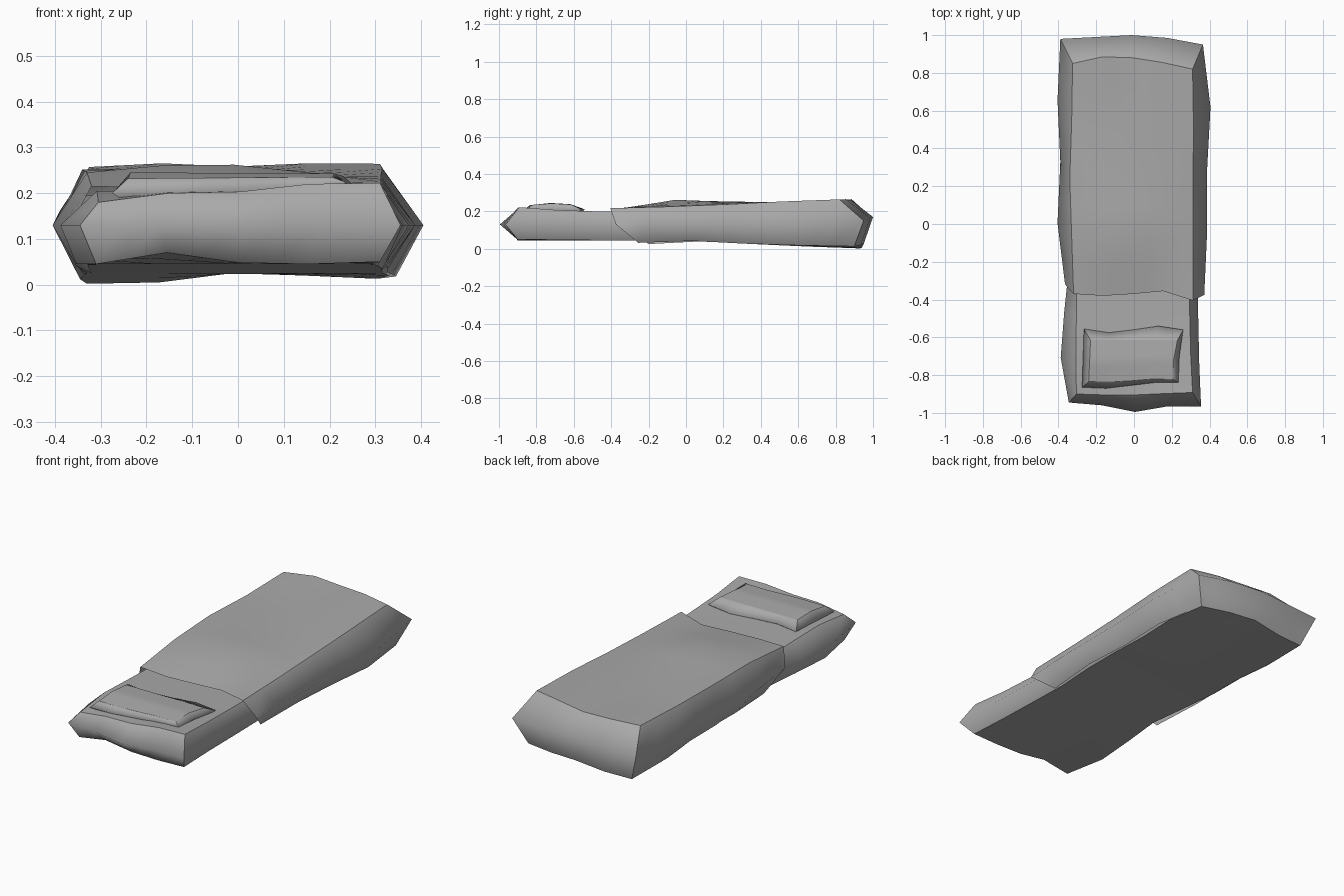
import bpy
import bmesh

default_cube = bpy.data.objects.get("Cube")
if default_cube:
    bpy.data.objects.remove(default_cube, do_unlink=True)

grey = bpy.data.materials.new("plain grey")
grey.use_nodes = True
grey.diffuse_color = (0.4, 0.4, 0.4, 1)
grey.node_tree.nodes["Principled BSDF"].inputs["Base Color"].default_value = grey.diffuse_color

STEPS = 8


def mix(a, b, t):
    return a + (b - a) * t


def sample(values, t):
    """Interpolate evenly spaced values at t in 0..1; a lone number stays constant."""
    if not isinstance(values, list):
        return values
    position = t * (len(values) - 1)
    index = min(int(position), len(values) - 2)
    return mix(values[index], values[index + 1], position - index)


def sample_rows(rows, u, v):
    """Height from rows that run left to right, ordered front to back."""
    return sample([sample(row, u) for row in rows], v)


def level(left, right, front, back, heights):
    """One loop of a cushion: insets from the outline on each side, and its heights."""
    return {"left": left, "right": right, "front": front, "back": back, "heights": heights}


def cushion(name, left, right, front, back, levels, draped=False):
    """Slab with a soft rim between its bottom and top; a draped one is open below and in front."""
    bm = bmesh.new()

    def point(key, lvl):
        u, v = key[0] / STEPS, key[1] / STEPS
        x_min = sample(left, v) + sample(lvl["left"], v)
        x_max = sample(right, v) - sample(lvl["right"], v)
        y_min = sample(front, u) + sample(lvl["front"], u)
        y_max = sample(back, u) - sample(lvl["back"], u)
        z = sample_rows(lvl["heights"], u, v)
        return bm.verts.new((mix(x_min, x_max, u), mix(y_min, y_max, v), z))

    border = [(i, 0) for i in range(STEPS)]
    border += [(STEPS, j) for j in range(STEPS)]
    border += [(STEPS - i, STEPS) for i in range(STEPS)]
    border += [(0, STEPS - j) for j in range(STEPS)]

    # Loops around the slab, from bottom to top
    loops = [{key: point(key, lvl) for key in border} for lvl in levels]

    # Sheets closing the bottom and the top
    for loop, lvl in ((loops[0], levels[0]), (loops[-1], levels[-1])):
        if draped and loop is loops[0]:
            continue
        grid = dict(loop)
        for i in range(1, STEPS):
            for j in range(1, STEPS):
                grid[i, j] = point((i, j), lvl)
        for i in range(STEPS):
            for j in range(STEPS):
                bm.faces.new((grid[i, j], grid[i + 1, j], grid[i + 1, j + 1], grid[i, j + 1]))

    # Bevelled sides that meet along the rim
    for low, high in zip(loops, loops[1:]):
        for k in range(STEPS if draped else 0, len(border)):
            a, b = border[k], border[(k + 1) % len(border)]
            bm.faces.new((low[a], low[b], high[b], high[a]))

    # Crisp outlines and corners, soft everywhere else
    bmesh.ops.recalc_face_normals(bm, faces=bm.faces)
    for face in bm.faces:
        face.smooth = True
    outlines = [set(loops[0].values()), set(loops[-1].values())]
    for corner in border[::STEPS]:
        outlines.append({loop[corner] for loop in loops})
    for edge in bm.edges:
        if any(outline.issuperset(edge.verts) for outline in outlines):
            edge.smooth = False

    loose = [vert for vert in bm.verts if not vert.link_faces]
    bmesh.ops.delete(bm, geom=loose, context="VERTS")
    mesh = bpy.data.meshes.new(name)
    bm.to_mesh(mesh)
    bm.free()
    mesh.materials.append(grey)
    bpy.context.collection.objects.link(bpy.data.objects.new(name, mesh))


foot_end = [.98, .99, 1, .985, .95]
foot_hem = [.002, .005, .025, .02, .013]

# Mattress, running the full length under the blanket
covered_rows = [[.195, .195]] * 6
cushion(
    "mattress",
    left=[-.345, -.388, -.37, -.345, -.37, -.38, -.37, -.38, -.365],
    right=[.355, .345, .34, .335, .35, .36, .36, .375, .345],
    front=[-.945, -.96, -.995, -.965, -.965],
    back=foot_end,
    levels=[
        level(.035, .045, [.045, .06, .095, .065, .065], .055,
              [[.045, .07, .048, .045, .05], [.045, .045], [.042, .042], [.022, .025], foot_hem]),
        level(0, 0, 0, .03, [[.13, .13], [.13, .13]]),
        level([.04, .08, .065, .04, .04, .04, .04, .04, .04], .045,
              [.045, .055, .09, .067, .073], .2,
              [[.18, .2, .203, .22, .222], [.205, .207], [.2, .2]] + covered_rows),
    ],
)

# Blanket draped over the back two thirds
cushion(
    "blanket",
    left=[-.365, -.405, -.39, -.405, -.39],
    right=[.372, .387, .387, .405, .365],
    front=[-.32, -.35, -.34, -.325, -.375],
    back=foot_end,
    levels=[
        level([.045, .06, .06], .06, .12, .05,
              [[.025, .032], [.04, .042], [.025, .027], [.012, .018], foot_hem]),
        level(0, 0, 0, 0,
              [[.13, .13], [.13, .13], [.13, .13], [.13, .13], [.16, .165, .17, .165, .15]]),
        level([.045, .075, .05, .075, .065], [.06, .075, .075, .09, .055],
              [-.05, -.03, -.03, -.03, -.03], [.13, .105, .12, .13, .13],
              [[.215, .21, .21, .21, .217], [.245, .26, .262, .245, .225],
               [.252, .252, .245, .237], [.248, .253], [.257, .265, .258, .265, .264]]),
    ],
    draped=True,
)

# Pillow resting on the mattress
cushion(
    "pillow",
    left=[-.275, -.27, -.265],
    right=[.235, .24, .26],
    front=[-.865, -.87, -.855, -.84, -.84],
    back=[-.555, -.575, -.56, -.54, -.56],
    levels=[
        level(.03, .03, .03, .03, [[.18, .18], [.18, .18]]),
        level(0, 0, 0, 0, [[.2, .224], [.209, .211]]),
        level(.035, .03, [.03, .035, .025, .02, .02], [.06, .04, .055, .075, .055],
              [[.232, .235], [.245, .243], [.238, .237]]),
    ],
)
